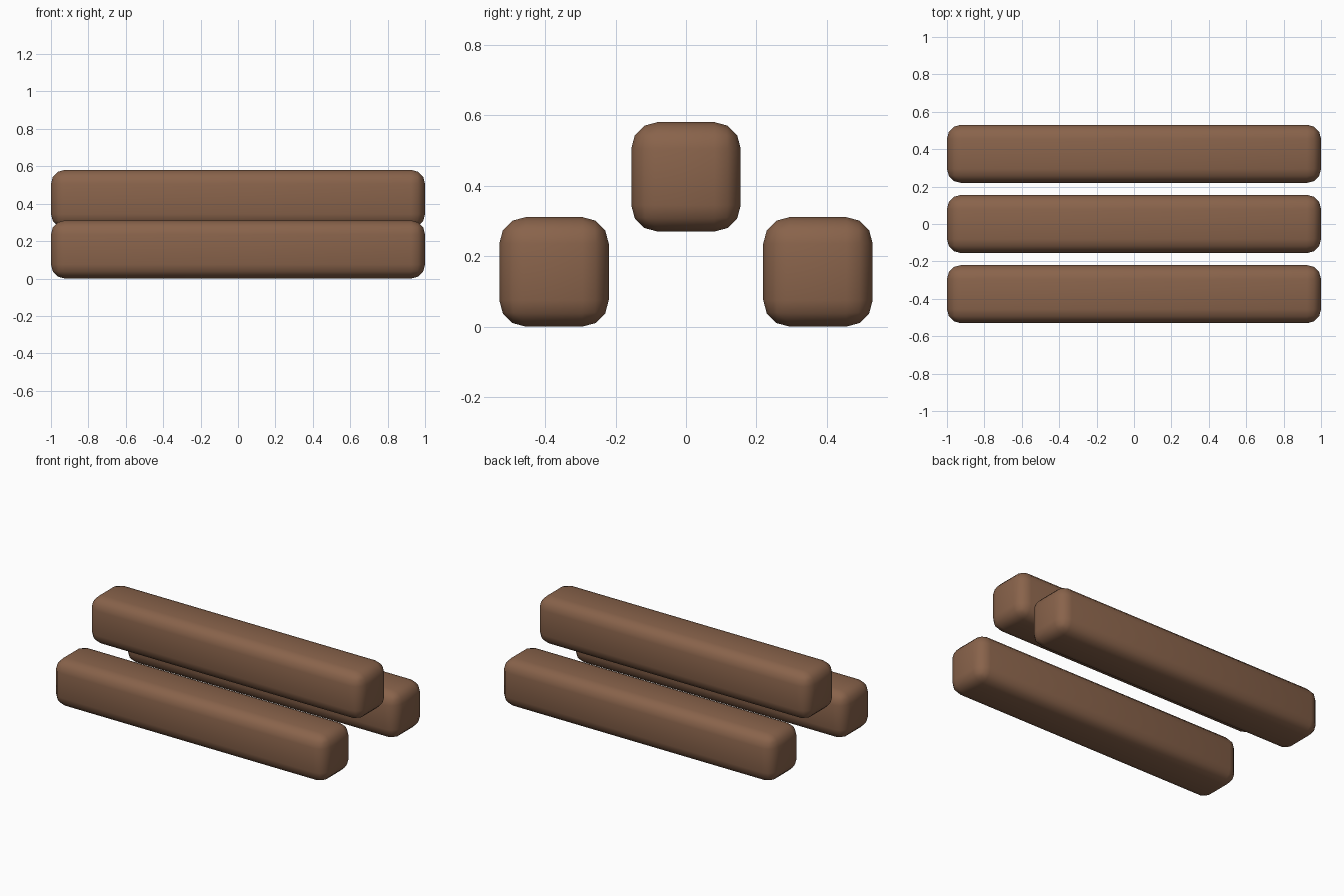
import bpy

if "Cube" in bpy.data.objects:
    bpy.data.objects.remove(bpy.data.objects["Cube"])

# Single brown wood colour
wood = bpy.data.materials.new("brown_wood")
wood.diffuse_color = (0.25, 0.125, 0.07, 1)
wood.use_nodes = True
wood.node_tree.nodes["Principled BSDF"].inputs["Base Color"].default_value = wood.diffuse_color

SIZE = 0.311


def beam(name, y, z):
    """Long square beam with rounded edges, lying along x."""
    bpy.ops.mesh.primitive_cube_add(size=1, location=(0, y, z))
    ob = bpy.context.object
    ob.name = name
    ob.scale = (2.0, SIZE, SIZE)
    bpy.ops.object.transform_apply(location=False, rotation=False, scale=True)
    ob.data.materials.append(wood)
    bevel = ob.modifiers.new("rounded_edges", 'BEVEL')
    bevel.width = 0.075
    bevel.segments = 3
    bpy.ops.object.modifier_apply(modifier=bevel.name)
    bpy.ops.object.shade_smooth()
    return ob


# Two beams on the ground, one raised between them
beam("front_beam", -0.375, SIZE / 2)
beam("back_beam", 0.375, SIZE / 2)
beam("upper_beam", 0, 0.4255)
